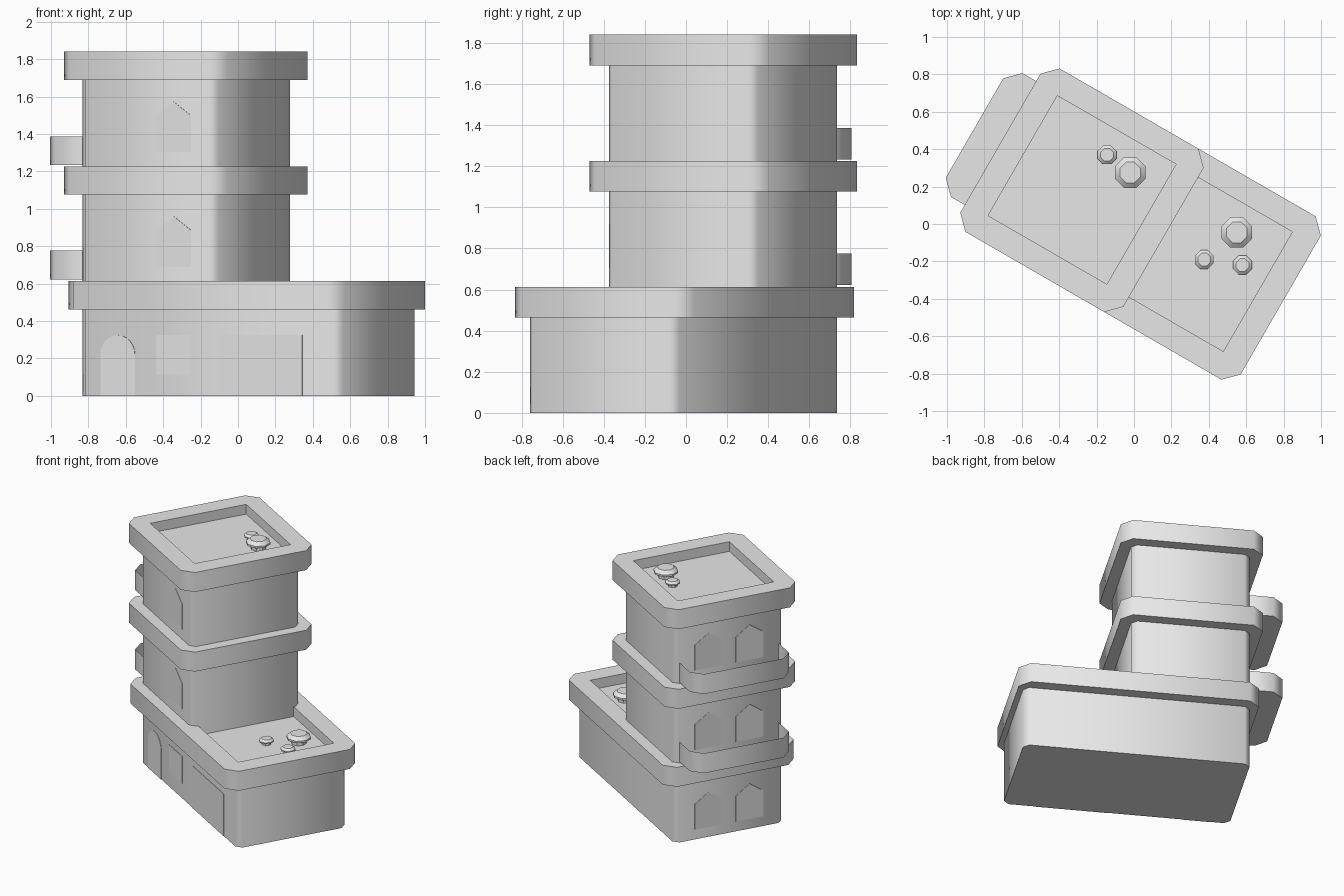
import bpy, bmesh
from math import pi, sin, cos, radians

if "Cube" in bpy.data.objects:
    bpy.data.objects.remove(bpy.data.objects["Cube"])

TURN = -pi / 6          # the whole building is turned about z
STOREY = 0.613

stone = bpy.data.materials.new("grey stone")
stone.use_nodes = True
GREY = (0.8, 0.8, 0.8, 1)
stone.diffuse_color = GREY
stone.node_tree.nodes["Principled BSDF"].inputs["Base Color"].default_value = GREY


def finish(name, bm, angle=60):
    bmesh.ops.remove_doubles(bm, verts=bm.verts, dist=1e-5)
    bmesh.ops.recalc_face_normals(bm, faces=bm.faces)
    mesh = bpy.data.meshes.new(name)
    bm.to_mesh(mesh)
    bm.free()
    mesh.materials.append(stone)
    ob = bpy.data.objects.new(name, mesh)
    ob.rotation_euler.z = TURN
    bpy.context.collection.objects.link(ob)
    bpy.ops.object.select_all(action='DESELECT')
    ob.select_set(True)
    bpy.context.view_layer.objects.active = ob
    bpy.ops.object.shade_smooth_by_angle(angle=radians(angle))
    return ob


def rect(u0, u1, v0, v1, cut, z):
    """Rectangle ring with cut corners, always eight points."""
    return [(u0 + cut, v0, z), (u1 - cut, v0, z), (u1, v0 + cut, z), (u1, v1 - cut, z),
            (u1 - cut, v1, z), (u0 + cut, v1, z), (u0, v1 - cut, z), (u0, v0 + cut, z)]


def octagon(u, v, r, z):
    turns = [pi / 8 - TURN + k * pi / 4 for k in range(8)]
    return [(u + r * cos(a), v + r * sin(a), z) for a in turns]


def loft(name, rings, top=True, angle=60):
    """Join a stack of rings; the first is always capped."""
    bm = bmesh.new()
    rows = [[bm.verts.new(p) for p in ring] for ring in rings]
    for a, b in zip(rows, rows[1:]):
        for i in range(len(a)):
            j = (i + 1) % len(a)
            bm.faces.new((a[i], a[j], b[j], b[i]))
    bm.faces.new(rows[0][::-1])
    if top:
        bm.faces.new(rows[-1])
    return finish(name, bm, angle)


def slab(name, outer, z, recess=None):
    """Overhanging roof slab, optionally with a sunken terrace."""
    rings = [rect(*outer, 0.075, z), rect(*outer, 0.075, z + 0.15)]
    if recess:
        rings += [rect(*recess, 0, z + 0.15), rect(*recess, 0, z + 0.075)]
    return loft(name, rings)


def vent(name, u, v, r, z):
    profile = [(0.62, 0), (0.62, 0.25), (1, 0.42), (1, 0.58), (0.68, 0.85)]
    loft(name, [octagon(u, v, r * k, z + r * h) for k, h in profile], angle=30)


def panel(name, outline, to_wall):
    """Thin plate: outline of (across, z), placed by to_wall(across, z, out)."""
    loft(name, [[to_wall(a, z, out) for a, z in outline] for out in (-0.002, 0.003)], angle=30)


def front(a, z, out):
    return (a, -0.403 - out, z)


def side(a, z, out):
    return (-0.7485 - out, a, z)


def box(a0, a1, z0, z1):
    return [(a0, z0), (a1, z0), (a1, z1), (a0, z1)]


def pointed(mid, z, half=0.107):
    return [(mid - half, z), (mid + half, z), (mid + half, z + 0.195),
            (mid, z + 0.27), (mid - half, z + 0.195)]


# Walls
loft("shop_walls", [rect(-0.7485, 0.858, -0.403, 0.437, 0.038, z) for z in (0, 0.48)])
loft("tower_walls", [rect(-0.7485, 0.0915, -0.403, 0.437, 0.038, z) for z in (0.5, 1.72)])

# Roof slabs
tower_outline = (-0.835, 0.172, -0.487, 0.521)
slab("shop_roof", (-0.808, 0.896, -0.487, 0.521), 0.463, (0, 0.754, -0.351, 0.387))
slab("middle_slab", tower_outline, 1.076)
slab("tower_roof", tower_outline, 1.69, (-0.698, 0.035, -0.351, 0.389))

# Balconies: open trays on the side wall
for n in range(2):
    z = 0.623 + n * (STOREY - 0.002)
    loft(f"balcony_{n + 1}",
         [rect(-0.995, -0.65, -0.364, 0.4, 0.075, h) for h in (z, z + 0.153)], top=False)

# Front door, window and shutter
arch = [(-0.509 + 0.107 * cos(k * pi / 12), 0.218 + 0.107 * sin(k * pi / 12)) for k in range(13)]
panel("front_door", [(-0.616, 0), (-0.402, 0)] + arch, front)
panel("shop_window", box(-0.27, -0.056, 0.115, 0.325), front)
panel("shop_shutter", box(0.117, 0.631, 0, 0.325), front)

# Pointed windows
for n in range(3):
    z = 0.077 + n * STOREY
    if n:
        panel(f"front_window_{n}", pointed(-0.163, z), front)
    for label, mid in (("back", 0.175), ("near", -0.141)):
        panel(f"side_window_{label}_{n + 1}", pointed(mid, z), side)

# Roof vents
for n, (u, v, r, z) in enumerate([(-0.155, 0.228, 0.088, 1.765), (-0.31, 0.248, 0.054, 1.765),
                                  (0.499, 0.236, 0.088, 0.538), (0.42, 0.023, 0.054, 0.538),
                                  (0.612, 0.1, 0.054, 0.538)]):
    vent(f"roof_vent_{n + 1}", u, v, r, z)
